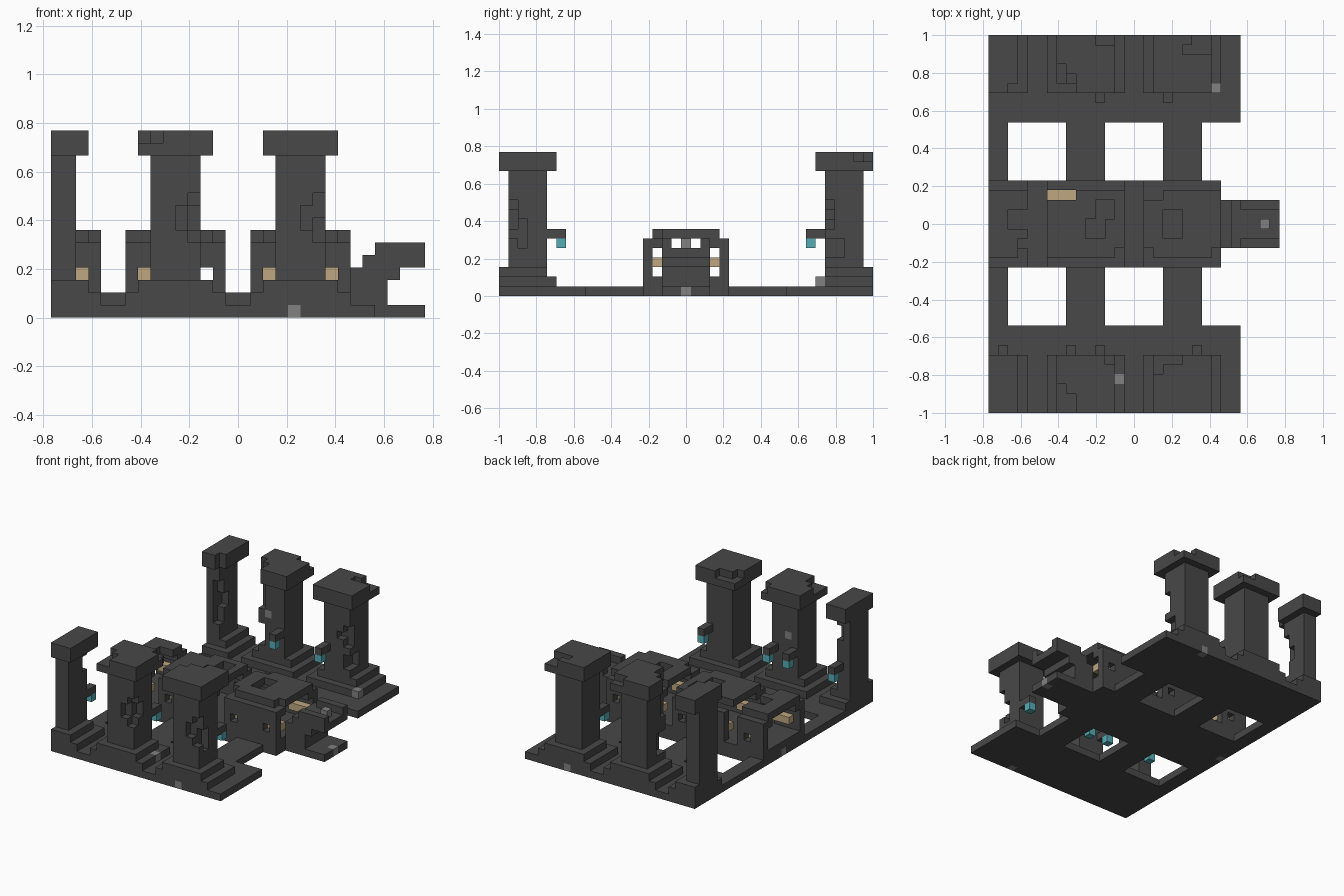
import bpy, bmesh
from mathutils import Vector

if "Cube" in bpy.data.objects:
    bpy.data.objects.remove(bpy.data.objects["Cube"])

U = 2 / 39                      # edge of one block
ORIGIN = Vector((-15 * U, -1, 0))


def material(name, rgb):
    m = bpy.data.materials.new(name)
    m.use_nodes = True
    m.diffuse_color = (*rgb, 1)
    m.node_tree.nodes["Principled BSDF"].inputs["Base Color"].default_value = (*rgb, 1)
    return m


STONE = material("dark stone", (0.065, 0.065, 0.065))
PALE = material("pale stone", (0.22, 0.22, 0.22))
TEAL = material("teal lamp", (0.09, 0.42, 0.46))
TAN = material("tan wood", (0.52, 0.39, 0.22))


def block(x0, x1, y0, y1, z0, z1):
    return {(x, y, z) for x in range(x0, x1) for y in range(y0, y1) for z in range(z0, z1)}


def mirror(cells):
    return {(x, 38 - y, z) for x, y, z in cells}


def build(name, cells, mat):
    """Skin a set of blocks with only its exposed faces, then merge flat areas."""
    bm = bmesh.new()
    for c in cells:
        for axis in range(3):
            for side in (0, 1):
                near = list(c)
                near[axis] += 2 * side - 1
                if tuple(near) in cells:
                    continue
                a, b = (axis + 1) % 3, (axis + 2) % 3
                corners = []
                for s, t in ((0, 0), (1, 0), (1, 1), (0, 1)):
                    p = Vector(c)
                    p[axis] += side
                    p[a] += s
                    p[b] += t
                    corners.append(bm.verts.new(ORIGIN + p * U))
                bm.faces.new(corners if side else corners[::-1])
    bmesh.ops.remove_doubles(bm, verts=bm.verts, dist=U / 100)
    bmesh.ops.dissolve_limit(bm, angle_limit=0.01, verts=bm.verts, edges=bm.edges)
    mesh = bpy.data.meshes.new(name)
    bm.to_mesh(mesh)
    bm.free()
    mesh.materials.append(mat)
    bpy.context.collection.objects.link(bpy.data.objects.new(name, mesh))


# Pale accent blocks set into the stonework
accents = {(19, 0, 0), (19, 38, 0), (0, 19, 0), (29, 19, 0), (28, 19, 5),
           (23, 33, 1), (13, 3, 1), (9, 4, 8), (9, 34, 8)}
build("accent_stones", accents, PALE)

# Floor with four openings, and the narrow step at the end
floor = block(0, 26, 0, 39, 0, 1) | block(24, 30, 17, 22, 0, 1)
for y in (9, 24):
    for x0, x1 in ((2, 8), (12, 18), (22, 26)):
        floor -= block(x0, x1, y, y + 6, 0, 1)
floor -= block(24, 26, 15, 17, 0, 1) | block(24, 26, 22, 24, 0, 1)
build("floor", floor - accents, STONE)


# Pillars: stepped foot, shaft and cap, the first one cut by the edge
def pillar(x):
    cells = block(x - 1, x + 7, 0, 6, 1, 2) | block(x, x + 6, 0, 5, 2, 3)
    cells |= block(x + 1, x + 5, 1, 5, 3, 13) | block(x, x + 6, 0, 6, 13, 15)
    return {c for c in cells if c[0] >= 0}


# Broken stones, per pillar
front_chips = {
    "left": block(1, 2, 4, 5, 10, 12),
    "middle": block(11, 12, 1, 2, 6, 10) | block(10, 11, 1, 2, 7, 9)
    | block(11, 12, 2, 3, 7, 9) | block(7, 8, 0, 3, 14, 15)
    | block(8, 9, 0, 2, 14, 15) | block(12, 13, 5, 6, 14, 15),
    "right": block(21, 22, 1, 2, 6, 10) | block(20, 21, 1, 2, 7, 9)
    | block(21, 22, 2, 3, 5, 8) | block(17, 20, 5, 6, 14, 15)
    | block(17, 18, 4, 5, 14, 15),
}
back_chips = {
    "left": block(2, 3, 33, 34, 13, 15) | block(1, 2, 34, 35, 5, 11)
    | block(1, 2, 35, 36, 7, 9),
    "middle": block(7, 8, 33, 36, 13, 15) | block(8, 9, 33, 35, 13, 15)
    | block(8, 9, 34, 35, 9, 13) | block(8, 9, 34, 36, 4, 7)
    | block(11, 13, 38, 39, 14, 15),
    "right": block(20, 23, 37, 38, 14, 15) | block(21, 23, 38, 39, 14, 15)
    | block(21, 22, 34, 35, 7, 10) | block(20, 21, 34, 35, 8, 9)
    | block(21, 22, 34, 36, 4, 6),
}
for side, x in (("left", -3), ("middle", 7), ("right", 17)):
    base = pillar(x)
    build("front_pillar_" + side, base - front_chips[side] - accents, STONE)
    build("back_pillar_" + side, mirror(base) - back_chips[side] - accents, STONE)

# Hanging lamps on brackets
brackets, lamps = set(), set()
for x, back in ((1, 0), (8, 0), (11, 0), (21, 0), (11, 1), (18, 1)):
    arm, lamp = block(x, x + 1, 5, 7, 6, 7), {(x, 6, 5)}
    brackets |= mirror(arm) if back else arm
    lamps |= mirror(lamp) if back else lamp
build("lamp_brackets", brackets, STONE)
build("lamps", lamps, TEAL)

# Central hall: raised floor and three roofed rooms open at the ends
hall = block(0, 24, 15, 24, 1, 2)
for x0, x1 in ((0, 4), (6, 14), (16, 24)):
    side = block(x0, x1, 15, 16, 2, 6) | block(x0, x1, 16, 17, 5, 6)
    hall |= side | mirror(side) | block(x0, x1, 16, 23, 6, 7)
for x in (2, 7, 12, 17, 22):                     # windows
    hall -= {(x, 15, 3), (x, 23, 3)}

# Ragged gaps in the roof
hall -= block(6, 9, 22, 23, 5, 7)
for x0, x1, y0, y1 in ((3, 4, 16, 18), (2, 4, 19, 21), (10, 12, 18, 20),
                       (11, 13, 20, 22), (13, 14, 16, 17), (16, 18, 22, 23),
                       (18, 20, 18, 21), (16, 17, 16, 17), (23, 24, 16, 17)):
    hall -= block(x0, x1, y0, y1, 6, 7)
build("hall", hall, STONE)

# Wooden benches along the hall walls
benches = set()
for x in (1, 6, 16, 21):
    bench = block(x, x + 3, 16, 17, 3, 4)
    benches |= bench | mirror(bench)
build("benches", benches, TAN)

# Stepped balcony at the end of the hall
balcony = block(24, 27, 17, 22, 1, 3) | block(24, 28, 17, 22, 3, 4)
balcony |= block(25, 30, 17, 22, 4, 5)
rail = block(26, 30, 17, 18, 5, 6)
build("balcony", balcony | rail | mirror(rail), STONE)
